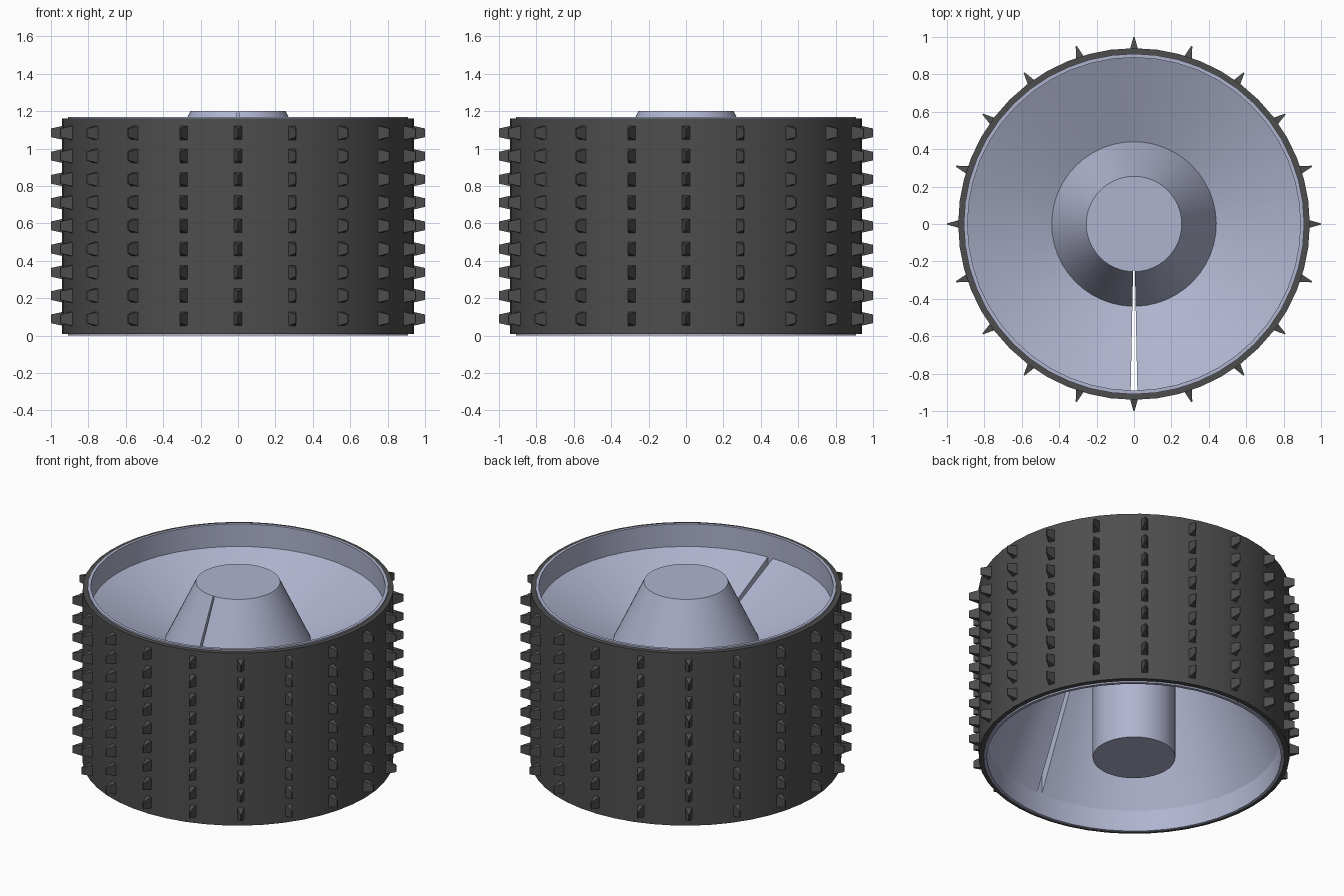
import bpy, bmesh, math
from mathutils import Matrix, Vector

cube = bpy.data.objects.get("Cube")
if cube:
    bpy.data.objects.remove(cube, do_unlink=True)


def material(name, rgb):
    m = bpy.data.materials.new(name)
    m.use_nodes = True
    m.diffuse_color = (*rgb, 1)
    bsdf = next(n for n in m.node_tree.nodes if n.type == 'BSDF_PRINCIPLED')
    bsdf.inputs["Base Color"].default_value = (*rgb, 1)
    return m


RUBBER = material("dark rubber grey", (0.075, 0.075, 0.075))
METAL = material("pale blue grey metal", (0.43, 0.455, 0.62))


def finish(name, bm, mat, smooth=True):
    bmesh.ops.recalc_face_normals(bm, faces=bm.faces)
    me = bpy.data.meshes.new(name)
    bm.to_mesh(me)
    bm.free()
    ob = bpy.data.objects.new(name, me)
    bpy.context.collection.objects.link(ob)
    me.materials.append(mat)
    if smooth:
        bpy.ops.object.select_all(action='DESELECT')
        ob.select_set(True)
        bpy.context.view_layer.objects.active = ob
        bpy.ops.object.shade_smooth_by_angle(angle=math.radians(25))
    return ob


def revolve(name, profile, mat, steps=48, gap=0.0):
    """Turn a closed (radius, z) profile about z, leaving a gap in degrees at -y."""
    bm = bmesh.new()
    start = -math.pi / 2 + math.radians(gap) / 2
    sweep = 2 * math.pi - math.radians(gap)
    rings = []
    for i in range(steps + 1 if gap else steps):
        a = start + sweep * i / steps
        rings.append([bm.verts.new((r * math.cos(a), r * math.sin(a), z))
                      for r, z in profile])
    n = len(profile)
    for i in range(steps):
        p, q = rings[i], rings[(i + 1) % len(rings)]
        for j in range(n):
            k = (j + 1) % n
            bm.faces.new((p[j], q[j], q[k], p[k]))
    if gap:
        bm.faces.new(rings[0])
        bm.faces.new(rings[-1])
    return finish(name, bm, mat)


# Tyre band and the thin metal sleeve inside it
revolve("tyre", [(0.908, 0.01), (0.94, 0.01), (0.94, 1.16), (0.908, 1.16)], RUBBER)
revolve("rim_sleeve", [(0.89, 0.0), (0.91, 0.0), (0.91, 1.17), (0.89, 1.17)], METAL)

# Dished wheel disc with raised centre cone, split by a narrow radial slit
revolve("wheel_disc",
        [(0.895, 0.13), (0.895, 1.022), (0.44, 0.81), (0.255, 1.2),
         (0.248, 1.2), (0.248, 1.1), (0.43, 0.765), (0.58, 0.83)],
        METAL, gap=2.3)

# Central hub shaft
bm = bmesh.new()
bmesh.ops.create_cone(bm, cap_ends=True, segments=48, radius1=0.25, radius2=0.25,
                      depth=1.2, matrix=Matrix.Translation((0, 0, 0.6)))
finish("hub_shaft", bm, METAL)

# Wedge studs: 9 rows of 20 around the tyre
bm = bmesh.new()
for row in range(9):
    z = 0.09 + row * 0.1243
    for col in range(20):
        turn = Matrix.Rotation(math.radians(18 * col), 3, 'Z')
        base, tip = [[bm.verts.new(turn @ Vector((r, sy * w, z + sz * h)))
                      for sy, sz in ((-1, -1), (1, -1), (1, 1), (-1, 1))]
                     for r, w, h in ((0.925, 0.024, 0.04), (1.0, 0.003, 0.023))]
        bm.faces.new(base)
        bm.faces.new(tip)
        for j in range(4):
            k = (j + 1) % 4
            bm.faces.new((base[j], base[k], tip[k], tip[j]))
finish("tyre_studs", bm, RUBBER, smooth=False)
